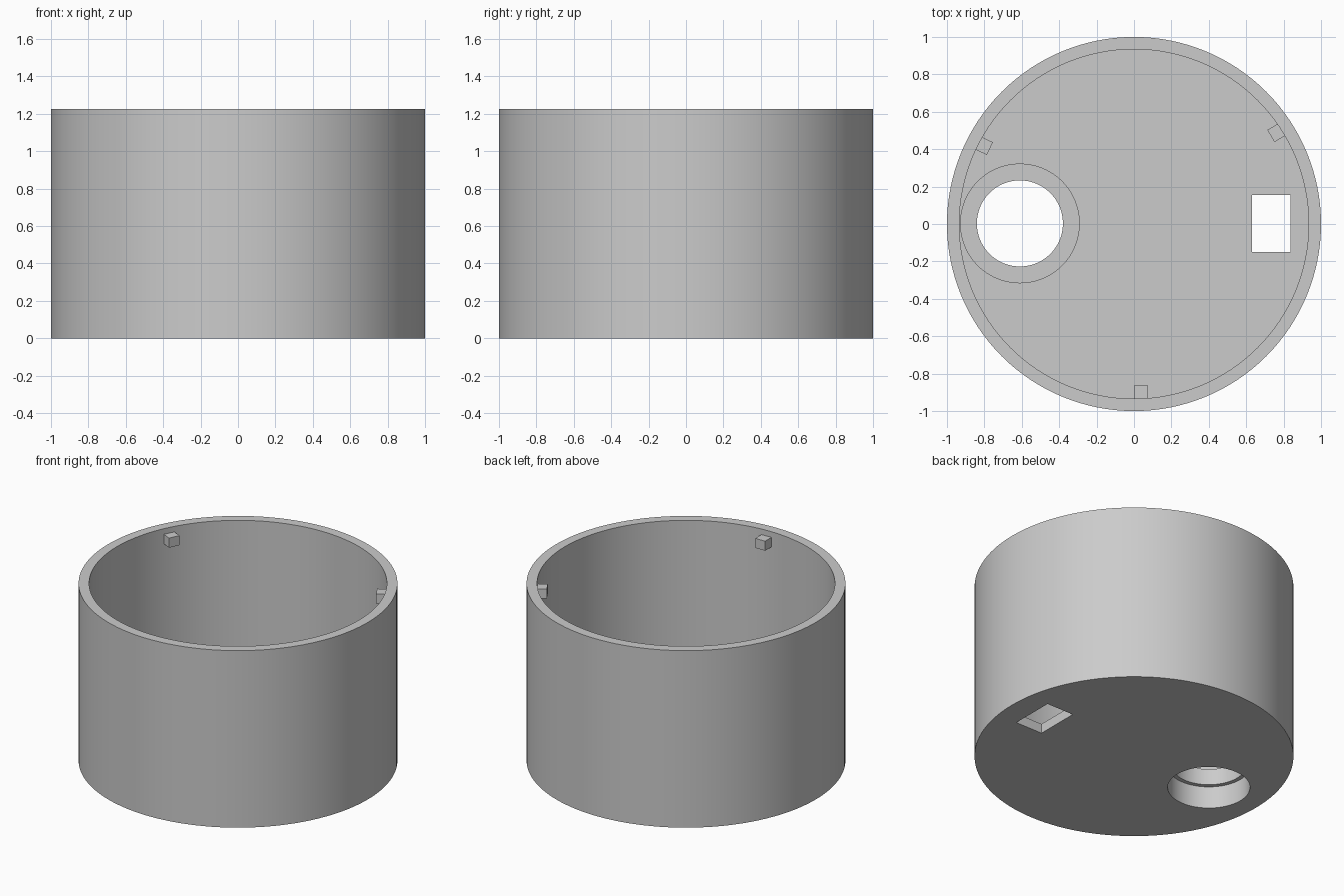
import bpy
import bmesh
from math import radians, pi
from mathutils import Matrix, Vector

cube = bpy.data.objects.get("Cube")
if cube:
    bpy.data.objects.remove(cube, do_unlink=True)

HEIGHT, OUTER, INNER, FLOOR = 1.225, 1.0, 0.934, 0.066
PORT = Vector((-0.61, 0.003, 0))

grey = bpy.data.materials.new("light grey")
grey.use_nodes = True
grey.diffuse_color = (0.6, 0.6, 0.6, 1)
grey.node_tree.nodes["Principled BSDF"].inputs["Base Color"].default_value = grey.diffuse_color


def finish(bm, name):
    bmesh.ops.recalc_face_normals(bm, faces=bm.faces)
    mesh = bpy.data.meshes.new(name)
    bm.to_mesh(mesh)
    bm.free()
    mesh.materials.append(grey)
    obj = bpy.data.objects.new(name, mesh)
    bpy.context.collection.objects.link(obj)
    return obj


def lathe(name, profile, centre=Vector(), steps=128):
    """Closed solid from (radius, height) points that start and end on the axis."""
    bm = bmesh.new()
    verts = [bm.verts.new((r, 0, z)) for r, z in profile]
    edges = [bm.edges.new(pair) for pair in zip(verts, verts[1:])]
    bmesh.ops.spin(bm, geom=verts + edges, cent=(0, 0, 0), axis=(0, 0, 1),
                   angle=2 * pi, steps=steps, use_merge=True)
    bmesh.ops.remove_doubles(bm, verts=bm.verts, dist=1e-5)
    bmesh.ops.translate(bm, verts=bm.verts, vec=centre)
    return finish(bm, name)


def box(name, centre, size, turn=0):
    bm = bmesh.new()
    bmesh.ops.create_cube(bm, size=1, matrix=Matrix.Translation(centre)
                          @ Matrix.Rotation(turn, 4, "Z") @ Matrix.Diagonal((*size, 1)))
    return finish(bm, name)


def combine(target, tool, operation):
    mod = target.modifiers.new(tool.name, "BOOLEAN")
    mod.operation, mod.solver, mod.object = operation, "EXACT", tool
    bpy.context.view_layer.objects.active = target
    bpy.ops.object.modifier_apply(modifier=mod.name)
    bpy.data.objects.remove(tool, do_unlink=True)


# Round cup with a flat floor
cup = lathe("cup", [(0, 0), (OUTER, 0), (OUTER, HEIGHT), (INNER, HEIGHT), (INNER, FLOOR), (0, FLOOR)])

# Raised collar around the round port
collar = lathe("port_collar", [(0, 0.03), (0.32, 0.03), (0.32, 0.265), (0, 0.265)], PORT, 96)
combine(cup, collar, "UNION")

# Stepped bore through the collar, wider at the bottom
bore = lathe("port_bore", [(0, -0.1), (0.258, -0.1), (0.258, 0.153), (0.23, 0.153),
                           (0.23, 0.4), (0, 0.4)], PORT, 96)
combine(cup, bore, "DIFFERENCE")

# Rectangular slot in the floor
slot = box("floor_slot", (0.735, 0.003, 0), (0.206, 0.305, 0.4))
combine(cup, slot, "DIFFERENCE")

# Smooth walls with crisp rims
bpy.ops.object.select_all(action="DESELECT")
cup.select_set(True)
bpy.context.view_layer.objects.active = cup
bpy.ops.object.shade_smooth_by_angle(angle=radians(30))

# Three small lid stops inside the rim, slightly sunk into the wall
stops = [("front", 0.037, -0.897, -90), ("left", 0.76, 0.487, 30.5), ("right", -0.80, 0.417, 155)]
for side, x, y, angle in stops:
    turn = radians(angle)
    outward = Matrix.Rotation(turn, 3, "Z") @ Vector((0.01, 0, 0))
    box(side + "_lid_stop", Vector((x, y, 1.153)) + outward, (0.085, 0.075, 0.066), turn)
